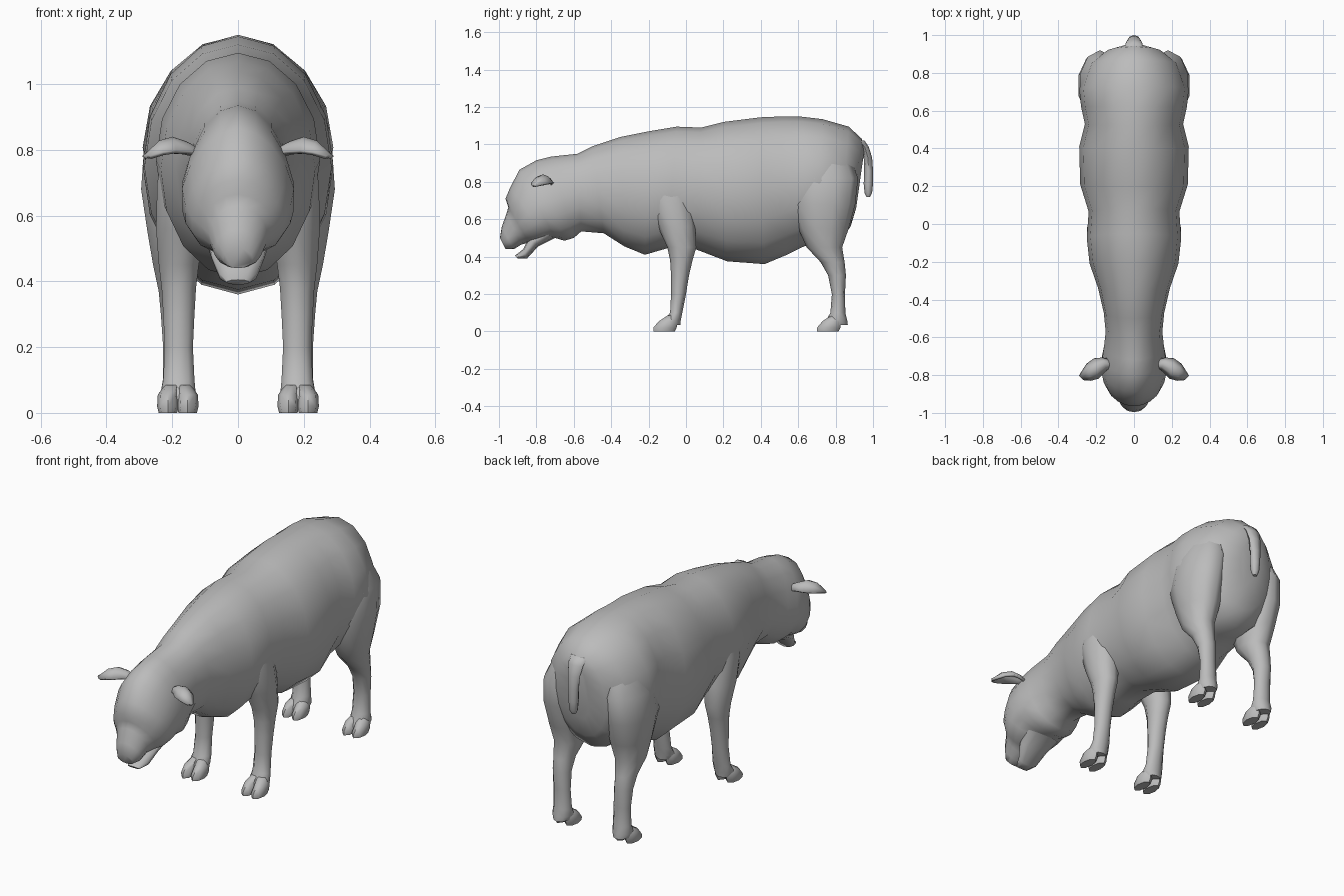
import bpy, bmesh, math
from mathutils import Vector

wool = bpy.data.materials.new("soft_grey")
wool.diffuse_color = (0.5, 0.5, 0.5, 1)


def finish(name, bm, mirror=False, angle=60):
    bmesh.ops.recalc_face_normals(bm, faces=bm.faces)
    mesh = bpy.data.meshes.new(name)
    bm.to_mesh(mesh)
    bm.free()
    mesh.materials.append(wool)
    ob = bpy.data.objects.new(name, mesh)
    bpy.context.collection.objects.link(ob)
    if mirror:
        ob.modifiers.new("mirror", 'MIRROR').use_mirror_merge = False
    bpy.ops.object.select_all(action='DESELECT')
    ob.select_set(True)
    bpy.context.view_layer.objects.active = ob
    bpy.ops.object.shade_smooth_by_angle(angle=math.radians(angle))
    return ob


def loft(name, rings, mirror=False, angle=60):
    """Skin a list of closed point rings and cap both ends."""
    bm = bmesh.new()
    vs = [[bm.verts.new(p) for p in r] for r in rings]
    n = len(vs[0])
    for a, b in zip(vs, vs[1:]):
        for i in range(n):
            j = (i + 1) % n
            bm.faces.new((a[i], a[j], b[j], b[i]))
    bm.faces.new(vs[0])
    bm.faces.new(vs[-1])
    return finish(name, bm, mirror, angle)


def upright_ring(ty, tz, by, bz, w, egg=0.0, n=16):
    """Oval from a top point to a bottom point; egg widens the lower half."""
    top, bot = Vector((0, ty, tz)), Vector((0, by, bz))
    mid, half = (top + bot) / 2, (top - bot) / 2
    out = []
    for i in range(n):
        t = 2 * math.pi * i / n
        p = mid + half * math.cos(t)
        p.x = w * math.sin(t) * (1 - egg * math.cos(t))
        out.append(p)
    return out


def flat_ring(z, y0, y1, x, w, n=10):
    """Level oval across a leg."""
    return [(x + w * math.sin(2 * math.pi * i / n),
             (y0 + y1) / 2 - (y1 - y0) / 2 * math.cos(2 * math.pi * i / n), z)
            for i in range(n)]


# Head, neck and trunk in one skin, from the muzzle to the rump
body = [
    (-.995, .50, -.965, .44, .045, .1), (-.985, .56, -.92, .44, .072, .1),
    (-.96, .63, -.88, .465, .09, .1), (-.95, .665, -.84, .475, .115, .15),
    (-.965, .71, -.79, .475, .14, .2), (-.94, .77, -.74, .49, .16, .2),
    (-.89, .865, -.70, .50, .17, .2), (-.80, .915, -.65, .485, .17, .2),
    (-.72, .935, -.60, .50, .16, .15), (-.58, .95, -.56, .535, .15, .05),
    (-.50, .99, -.44, .525, .16), (-.35, 1.04, -.33, .455, .19),
    (-.20, 1.07, -.22, .41, .235), (-.05, 1.095, -.10, .445, .25),
    (.08, 1.09, .05, .44, .24), (.20, 1.12, .22, .375, .285),
    (.40, 1.145, .42, .36, .29), (.52, 1.15, .54, .41, .26),
    (.62, 1.148, .62, .45, .28), (.73, 1.135, .70, .48, .29),
    (.87, 1.095, .82, .48, .24), (.94, 1.03, .88, .56, .15),
    (.955, .98, .91, .66, .06)]
loft("body", [upright_ring(*r) for r in body])

# Lower jaw below the mouth gap
jaw = [(-.915, .405, -.90, .39, .035), (-.87, .44, -.85, .39, .058),
       (-.84, .50, -.79, .455, .085), (-.78, .54, -.70, .50, .10)]
loft("lower_jaw", [upright_ring(*r, n=10) for r in jaw])

# Legs: z, front y, back y, centre x, half width
hind = [(.95, .58, .87, .15, .08), (.82, .56, .92, .18, .11), (.68, .56, .905, .19, .11),
        (.55, .60, .87, .185, .095), (.45, .645, .835, .185, .077),
        (.37, .72, .848, .188, .056), (.30, .76, .855, .187, .05),
        (.20, .78, .85, .183, .047), (.10, .772, .852, .181, .05),
        (.06, .75, .862, .182, .056), (.035, .74, .865, .182, .045)]
loft("hind_leg", [flat_ring(*r) for r in hind], mirror=True)

front = [(.85, -.20, .02, .15, .07), (.70, -.20, .04, .165, .085),
         (.56, -.15, .05, .175, .078), (.45, -.10, .055, .18, .064),
         (.38, -.085, .035, .18, .055), (.30, -.08, .016, .18, .05),
         (.20, -.08, 0, .18, .045), (.10, -.085, -.02, .18, .05),
         (.06, -.115, -.028, .182, .056), (.035, -.12, -.03, .182, .045)]
loft("front_leg", [flat_ring(*r) for r in front], mirror=True)

# Cloven hooves: two toes under every leg
for leg, y in (("front", -.175), ("hind", .70)):
    for side, x in (("inner", .153), ("outer", .213)):
        toe = [(.085, y + .075, y + .13, x + (.182 - x) * .4, .022),
               (.055, y + .03, y + .13, x, .031),
               (.02, y, y + .125, x, .033), (0, y, y + .115, x, .028)]
        loft(f"{leg}_{side}_toe", [flat_ring(*r, n=8) for r in toe], True, 50)

# Ears: arched leaf, x, y, z of the midrib, half width, arch drop
bm = bmesh.new()
rows = []
for x, y, z, w, drop in ((.11, -.735, .80, .022, .015), (.155, -.74, .825, .033, .03),
                         (.20, -.765, .84, .054, .042), (.24, -.785, .828, .045, .035),
                         (.28, -.815, .785, .012, .004)):
    rows.append([bm.verts.new((x + .012 * s, y + w * s, z - drop * s * s))
                 for s in (-1, -.5, 0, .5, 1)])
for a, b in zip(rows, rows[1:]):
    for i in range(4):
        bm.faces.new((a[i], a[i + 1], b[i + 1], b[i]))
ear = finish("ear", bm, mirror=True)
thick = ear.modifiers.new("thickness", 'SOLIDIFY')
thick.thickness = .014
thick.offset = -1

# Tail hanging behind the rump: y front, y back, z, half width
tail = [(.90, .955, 1.02, .05), (.935, .978, .985, .045), (.95, .995, .93, .036),
        (.953, 1.0, .86, .031), (.95, 1.0, .79, .027), (.955, .995, .74, .022),
        (.965, .985, .72, .012)]
loft("tail", [flat_ring(z, a, b, 0, w, n=8) for a, b, z, w in tail])
